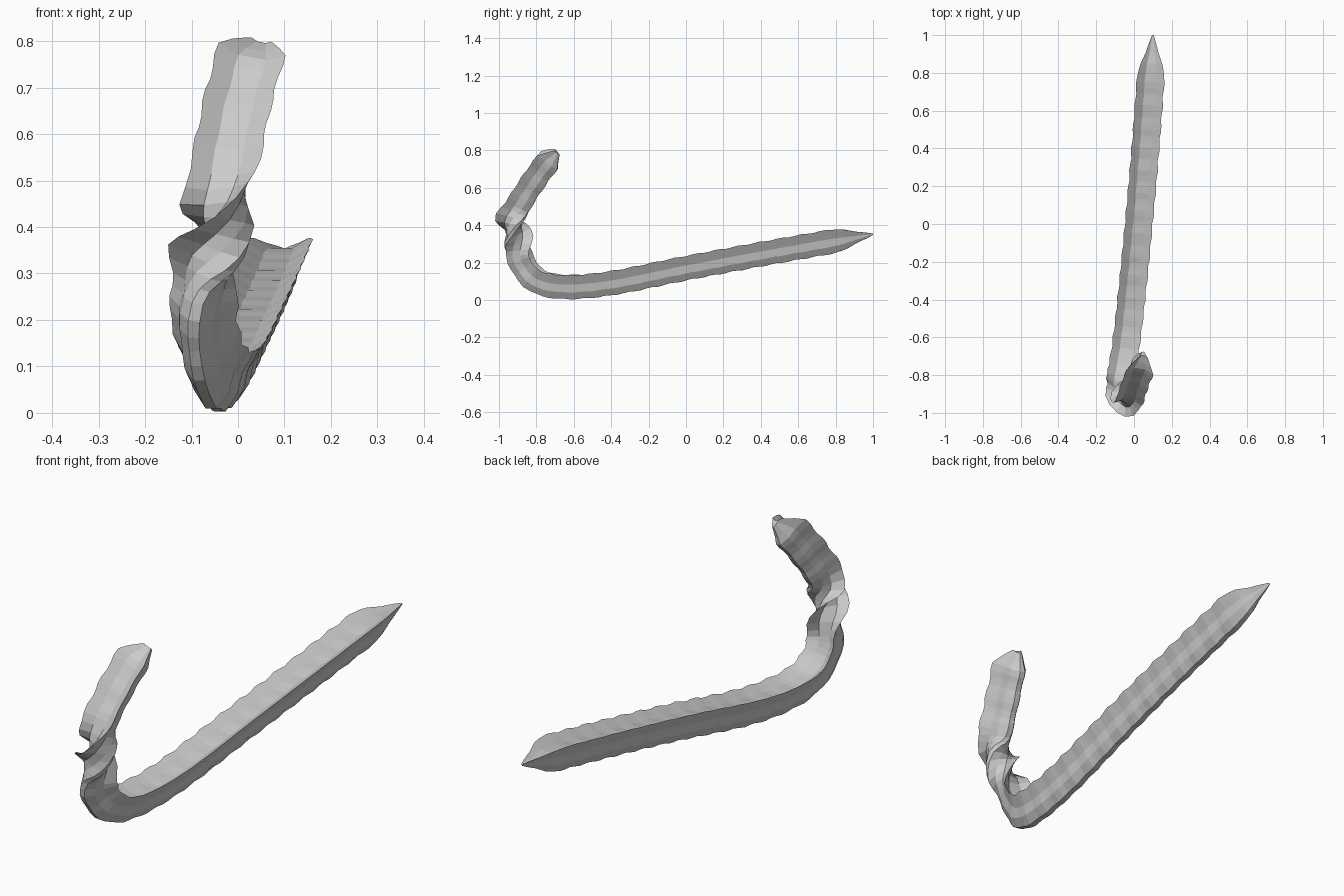
import bpy, bmesh, math
from mathutils import Vector, Quaternion

if "Cube" in bpy.data.objects:
    bpy.data.objects.remove(bpy.data.objects["Cube"])

grey = bpy.data.materials.new("soft_grey")
grey.use_nodes = True
grey.diffuse_color = (0.6, 0.6, 0.6, 1)
grey.node_tree.nodes["Principled BSDF"].inputs["Base Color"].default_value = (0.6, 0.6, 0.6, 1)

# Centre line from the long pointed tip, round the hook, to the short blunt tip
PATH = [Vector(p) for p in (
    (0.10, 1.0, 0.352), (0.09, 0.8, 0.318), (0.06, 0.4, 0.247), (0.025, 0, 0.172),
    (-0.015, -0.4, 0.092), (-0.045, -0.65, 0.072), (-0.07, -0.8, 0.105),
    (-0.085, -0.88, 0.2), (-0.065, -0.905, 0.3), (-0.03, -0.925, 0.41),
    (-0.025, -0.9, 0.5), (0, -0.82, 0.63), (0.03, -0.74, 0.74), (0.05, -0.69, 0.79))]

# Right half of the three-ridged section (sideways, up): groove, rim, flank, keel
HALF = [(0.03, 0.035), (0.073, 0.062), (0.045, 0.012), (0.036, -0.03), (0.012, -0.066)]
SECTION = HALF + [(-a, b) for a, b in reversed(HALF)]


def catmull(a, b, c, d, t):
    return 0.5 * (2 * b + (c - a) * t + (2 * a - 5 * b + 4 * c - d) * t ** 2
                  + (3 * b - a - 3 * c + d) * t ** 3)


def sample_path(step):
    """Resample the smooth centre line at an even spacing."""
    ext = [2 * PATH[0] - PATH[1]] + PATH + [2 * PATH[-1] - PATH[-2]]
    fine = [catmull(*ext[i:i + 4], k / 40) for i in range(len(PATH) - 1) for k in range(40)]
    fine.append(PATH[-1])
    out, run = [fine[0]], 0
    for p, q in zip(fine, fine[1:]):
        run += (q - p).length
        if run >= step:
            out.append(q)
            run = 0
    out.append(fine[-1])
    return out


def smoothstep(lo, hi, v):
    t = min(max((v - lo) / (hi - lo), 0), 1)
    return t * t * (3 - 2 * t)


def build_pod():
    pts = sample_path(0.028)
    dist = [0]
    for p, q in zip(pts, pts[1:]):
        dist.append(dist[-1] + (q - p).length)
    total = dist[-1]
    bm = bmesh.new()
    rings = []
    up, old = Vector((0, 0, 1)), None
    for i, p in enumerate(pts):
        tangent = (pts[min(i + 1, len(pts) - 1)] - pts[max(i - 1, 0)]).normalized()
        if old:
            up = old.rotation_difference(tangent) @ up
        up = (up - tangent * up.dot(tangent)).normalized()
        old = tangent
        # Half a turn of twist where the hook rises
        turn = math.pi * smoothstep(0.24, 0.52, p.z) if p.y < -0.6 else 0
        n = Quaternion(tangent, turn) @ up
        side = n.cross(tangent)
        # Regular swellings, a long taper at one end and a blunt one at the other
        size = 1 + 0.045 * math.sin(dist[i] * math.tau / 0.115)
        size *= min(1, 0.06 + dist[i] / 0.21)
        size *= min(1, 0.3 + (total - dist[i]) / 0.09)
        rings.append([bm.verts.new(p + (side * a + n * b) * size) for a, b in SECTION])
    count = len(SECTION)
    for r, s in zip(rings, rings[1:]):
        for k in range(count):
            m = (k + 1) % count
            bm.faces.new((r[k], r[m], s[m], s[k]))
    bm.faces.new(rings[0])
    bm.faces.new(rings[-1])
    bmesh.ops.recalc_face_normals(bm, faces=bm.faces)
    mesh = bpy.data.meshes.new("curled_pod")
    bm.to_mesh(mesh)
    bm.free()
    mesh.materials.append(grey)
    pod = bpy.data.objects.new("curled_pod", mesh)
    bpy.context.collection.objects.link(pod)
    return pod


build_pod()
